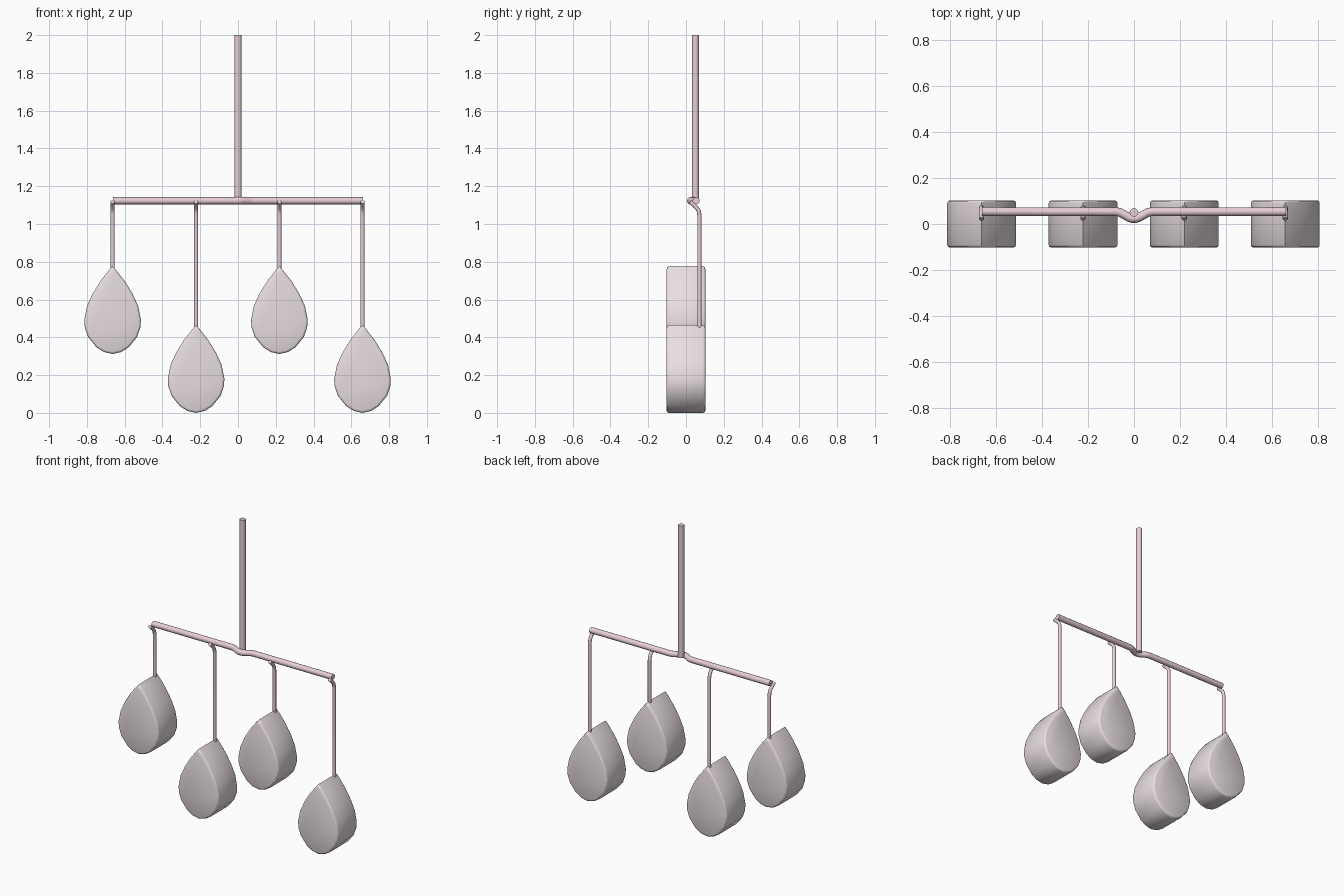
import bpy, bmesh

if "Cube" in bpy.data.objects:
    bpy.data.objects.remove(bpy.data.objects["Cube"])


def material(name, rgb):
    m = bpy.data.materials.new(name)
    m.diffuse_color = (*rgb, 1)
    m.use_nodes = True
    m.node_tree.nodes["Principled BSDF"].inputs["Base Color"].default_value = m.diffuse_color
    return m


rod_mat = material("rose_metal", (0.80, 0.62, 0.67))
drop_mat = material("pale_glass", (0.82, 0.74, 0.76))


def smooth(ob, angle):
    bpy.ops.object.select_all(action='DESELECT')
    ob.select_set(True)
    bpy.context.view_layer.objects.active = ob
    bpy.ops.object.shade_smooth_by_angle(angle=angle)


def rod(name, points, radius):
    """Round capped rod swept along a path, turned into a mesh."""
    cu = bpy.data.curves.new(name, 'CURVE')
    cu.dimensions = '3D'
    cu.bevel_depth = radius
    cu.bevel_resolution = 4
    cu.use_fill_caps = True
    sp = cu.splines.new('POLY')
    sp.points.add(len(points) - 1)
    for p, co in zip(sp.points, points):
        p.co = (*co, 1)
    ob = bpy.data.objects.new(name, cu)
    bpy.context.collection.objects.link(ob)
    bpy.ops.object.select_all(action='DESELECT')
    ob.select_set(True)
    bpy.context.view_layer.objects.active = ob
    bpy.ops.object.convert(target='MESH')
    ob = bpy.context.object
    ob.data.materials.append(rod_mat)
    smooth(ob, 0.7)
    return ob


# half outline of a drop: half width, distance below the tip
HALF = [(0.022, 0.025), (0.065, 0.08), (0.105, 0.145), (0.135, 0.21),
        (0.150, 0.285), (0.147, 0.325), (0.130, 0.375), (0.085, 0.43), (0.045, 0.455)]


def drop(name, x, tip):
    """Thick teardrop slab with softened rims."""
    outline = [(0, 0)] + HALF + [(0, 0.465)] + [(-w, d) for w, d in reversed(HALF)]
    bm = bmesh.new()
    face = bm.faces.new([bm.verts.new((x + w, -0.103, tip - d)) for w, d in outline])
    ext = bmesh.ops.extrude_face_region(bm, geom=[face])
    verts = [g for g in ext['geom'] if isinstance(g, bmesh.types.BMVert)]
    bmesh.ops.translate(bm, verts=verts, vec=(0, 0.206, 0))
    bmesh.ops.recalc_face_normals(bm, faces=bm.faces)
    rims = [e for e in bm.edges if abs(e.verts[0].co.y - e.verts[1].co.y) < 1e-4]
    bmesh.ops.bevel(bm, geom=rims, offset=0.012, segments=2, profile=0.5, affect='EDGES')
    me = bpy.data.meshes.new(name)
    bm.to_mesh(me)
    bm.free()
    ob = bpy.data.objects.new(name, me)
    bpy.context.collection.objects.link(ob)
    me.materials.append(drop_mat)
    smooth(ob, 0.9)


# ceiling stem
rod("stem", [(0, 0.05, 1.12), (0, 0.05, 2.0)], 0.019)

# crossbar with a small kink around the stem
kink = [(0.663, 0.054), (0.08, 0.054), (0.06, 0.050), (0.025, 0.030), (0.010, 0.024)]
path = [(-x, y, 1.123) for x, y in kink] + [(x, y, 1.123) for x, y in reversed(kink)]
rod("crossbar", path, 0.019)

# hanging wires and their drops
for i, (x, tip) in enumerate([(-0.664, 0.78), (-0.222, 0.468), (0.219, 0.78), (0.659, 0.468)]):
    rod(f"wire_{i + 1}", [(x, 0.022, 1.117), (x, 0.034, 1.107), (x, 0.058, 1.085),
                          (x, 0.068, 1.068), (x, 0.071, 1.045), (x, 0.071, tip - 0.02)], 0.011)
    drop(f"drop_{i + 1}", x, tip - 0.003)
